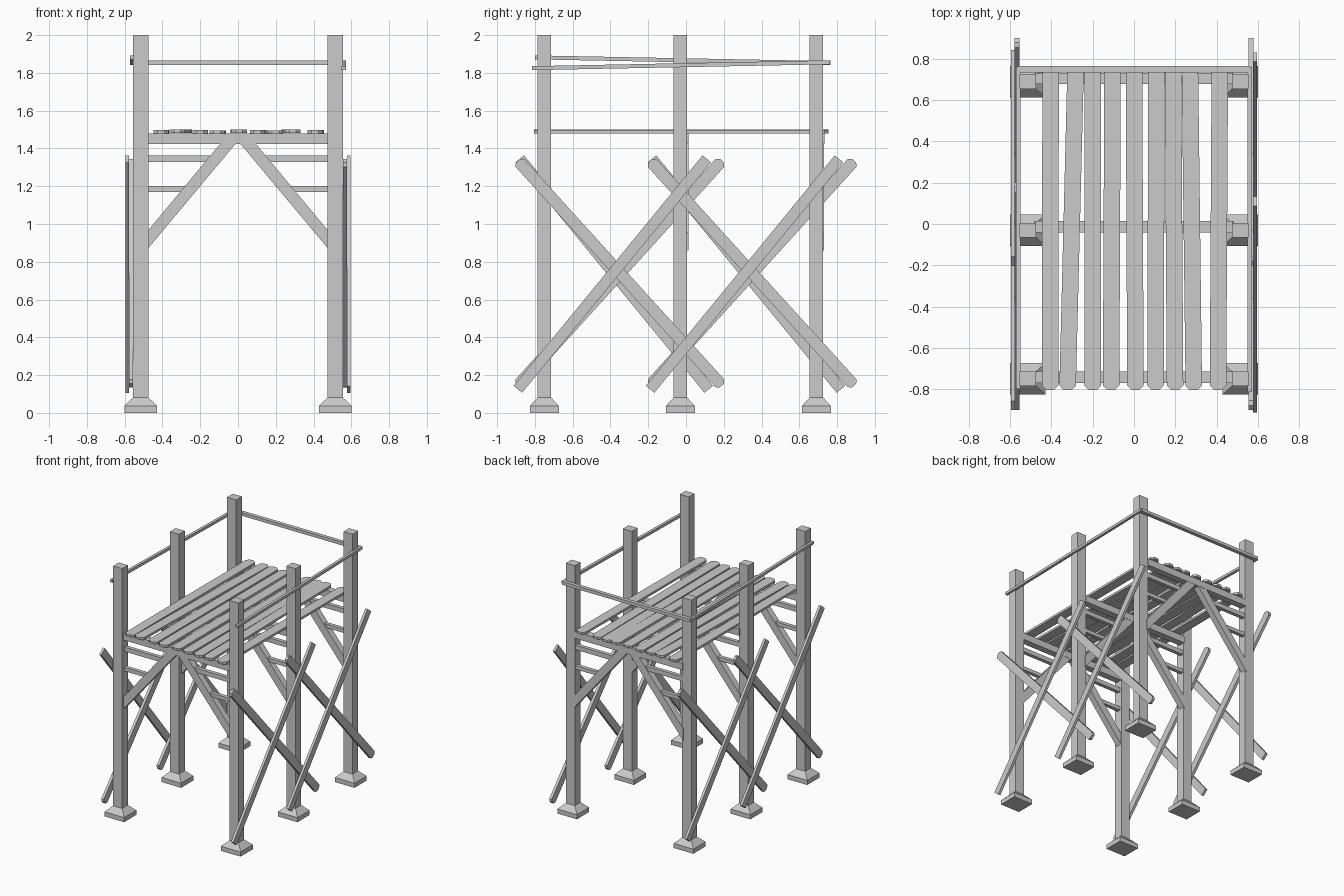
import bpy, bmesh
from mathutils import Vector, Matrix

if "Cube" in bpy.data.objects:
    bpy.data.objects.remove(bpy.data.objects["Cube"])


def prism(name, pts, depth, mat):
    """Extrude a flat outline (local xy) by depth, centred on local z, placed by mat."""
    bm = bmesh.new()
    lo = [bm.verts.new(mat @ Vector((x, y, -depth / 2))) for x, y in pts]
    hi = [bm.verts.new(mat @ Vector((x, y, depth / 2))) for x, y in pts]
    n = len(pts)
    bm.faces.new(lo[::-1])
    bm.faces.new(hi)
    for i in range(n):
        j = (i + 1) % n
        bm.faces.new((lo[i], lo[j], hi[j], hi[i]))
    bmesh.ops.recalc_face_normals(bm, faces=bm.faces)
    me = bpy.data.meshes.new(name)
    bm.to_mesh(me)
    bm.free()
    ob = bpy.data.objects.new(name, me)
    bpy.context.collection.objects.link(ob)
    return ob


def plank(name, a, b, width, thick, normal, cut=0.0):
    """Board from a to b whose flat side faces normal, with optional clipped corners."""
    a, b = Vector(a), Vector(b)
    u = (b - a).normalized()
    w = Vector(normal).cross(u).normalized()
    n = u.cross(w)
    mat = Matrix((u, w, n)).transposed().to_4x4()
    mat.translation = (a + b) / 2
    l, h, c = (b - a).length / 2, width / 2, cut
    if c:
        pts = [(-l, -h + c), (-l + c, -h), (l - c, -h), (l, -h + c),
               (l, h - c), (l - c, h), (-l + c, h), (-l, h - c)]
    else:
        pts = [(-l, -h), (l, -h), (l, h), (-l, h)]
    return prism(name, pts, thick, mat)


def box(name, x0, x1, y0, y1, z0, z1):
    mat = Matrix.Translation((0, 0, (z0 + z1) / 2))
    return prism(name, [(x0, y0), (x1, y0), (x1, y1), (x0, y1)], z1 - z0, mat)


def foot(name, x, y):
    """Square base with a sloped upper part."""
    ob = box(name, x - .087, x + .087, y - .077, y + .077, 0, .037)
    bm = bmesh.new()
    bm.from_mesh(ob.data)
    top = max(bm.faces, key=lambda f: f.calc_center_median().z)
    new = bmesh.ops.extrude_face_region(bm, geom=[top])["geom"]
    for v in (g for g in new if isinstance(g, bmesh.types.BMVert)):
        v.co = (x + (v.co.x - x) * .46, y + (v.co.y - y) * .46, .082)
    bmesh.ops.delete(bm, geom=[top], context="FACES_ONLY")
    bm.to_mesh(ob.data)
    bm.free()


XZ = Matrix(((1, 0, 0, 0), (0, 0, -1, 0), (0, 1, 0, 0), (0, 0, 0, 1)))

# Three frames: posts, feet, cross beam, knee braces and short rungs
for py, by in ((-.75, -.743), (-.03, -.013), (.69, .705)):
    box("cross_beam", -.48, .48, by - .027, by + .027, 1.423, 1.478)
    for s in (-1, 1):
        px = s * .515
        box("post", px - .04, px + .04, py - .036, py + .036, .04, 2)
        foot("post_foot", px, py)
        brace = [(s * .485, .86), (s * .485, .955), (s * .09, 1.43), (s * .008, 1.43)]
        prism("knee_brace", brace, .05, Matrix.Translation((0, by, 0)) @ XZ)
        for z, xe, t in ((1.345, .135, .036), (1.185, .265, .03)):
            plank("rung", (s * .49, by, z), (s * xe, by, z), t, .03, (0, 1, 0))

# Deck boards, slightly skewed: x at front end, x at back end, lift
boards = [(-.407, -.404, 0), (-.322, -.283, .002), (-.20, -.20, 0), (-.111, -.104, -.002),
          (.007, .0, .003), (.104, .109, 0), (.199, .189, -.002), (.29, .271, .001),
          (.407, .416, 0)]
for xf, xb, dz in boards:
    plank("deck_board", (xf, -.805, 1.489 + dz), (xb, .755, 1.489 + dz),
          .08, .018, (0, 0, 1), .022)

# Crossed side braces: clipped inner boards and steeper square outer boards
for s, name in ((1, "right"), (-1, "left")):
    shift = -.035
    for c in (-.35, .35):
        y = c + shift + .035 * 1
        xi, xo = s * .567, s * .586
        plank(name + "_inner_brace", (xi, y - s * .54, 1.335), (xi, y + s * .54, .145),
              .062, .022, (1, 0, 0), .016)
        yo = y - s * .045
        if s > 0:
            yo = y - .04
        else:
            yo = y - .03
        plank(name + "_outer_brace", (xo, yo - s * .50, .125), (xo, yo + s * .50, 1.345),
              .058, .02, (1, 0, 0))

# Guard rails on both sides and the back
plank("right_rail", (.56, -.815, 1.825), (.56, .76, 1.856), .021, .022, (1, 0, 0))
plank("left_rail", (-.562, -.80, 1.882), (-.562, .76, 1.852), .021, .022, (1, 0, 0))
plank("back_rail", (-.565, .75, 1.853), (.56, .75, 1.853), .025, .03, (0, 1, 0))
